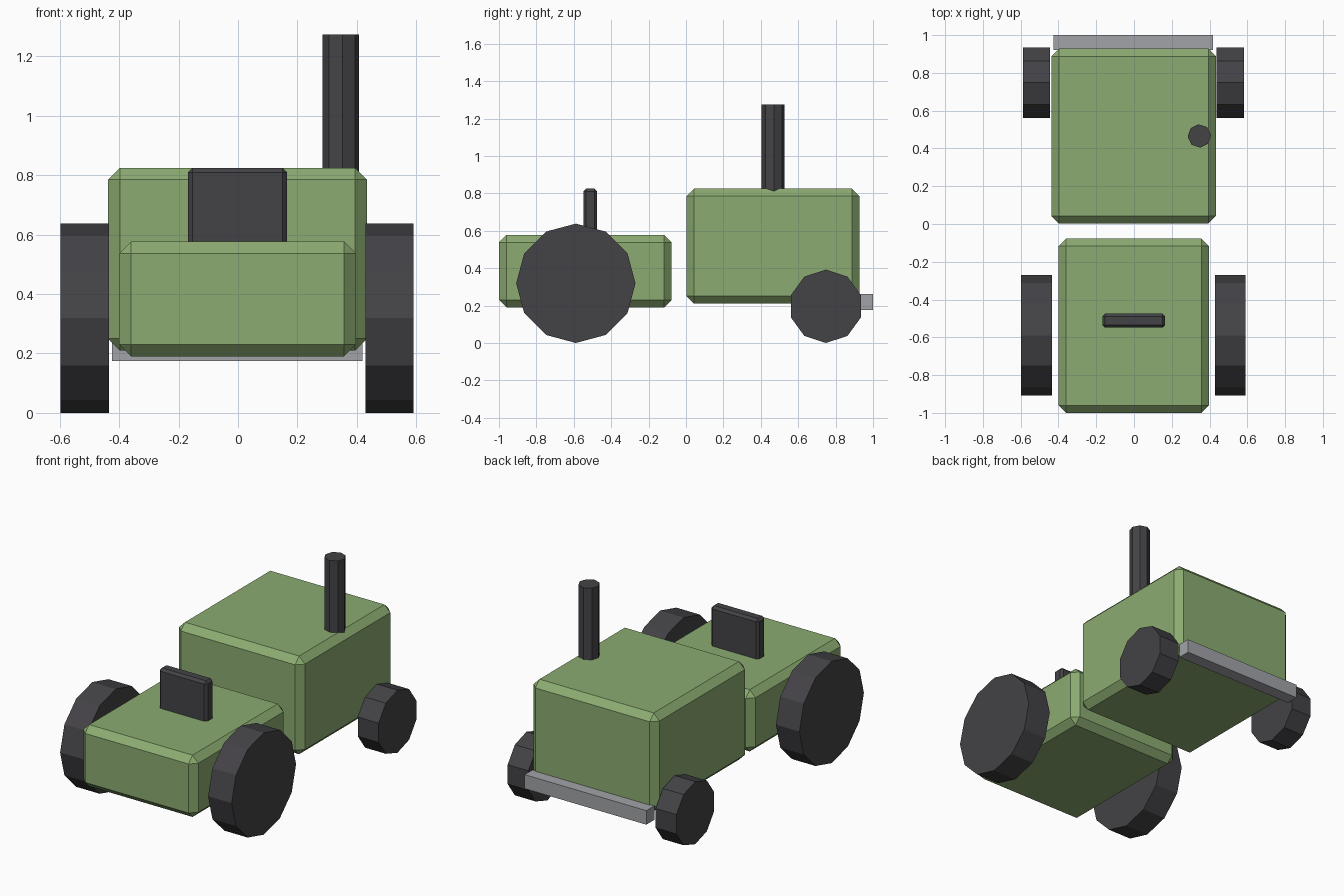
import bpy
import bmesh
from math import pi
from mathutils import Matrix, Vector

if "Cube" in bpy.data.objects:
    bpy.data.objects.remove(bpy.data.objects["Cube"], do_unlink=True)


def material(name, rgb):
    mat = bpy.data.materials.new(name)
    mat.use_nodes = True
    color = (*rgb, 1)
    mat.diffuse_color = color
    mat.node_tree.nodes["Principled BSDF"].inputs["Base Color"].default_value = color
    return mat


GREEN = material("green paint", (0.26, 0.41, 0.165))
DARK = material("dark rubber", (0.057, 0.055, 0.061))
GREY = material("grey metal", (0.36, 0.37, 0.39))


def finish(name, bm, mat):
    mesh = bpy.data.meshes.new(name)
    bm.to_mesh(mesh)
    bm.free()
    mesh.materials.append(mat)
    obj = bpy.data.objects.new(name, mesh)
    bpy.context.collection.objects.link(obj)
    return obj


def block(name, low, high, mat, chamfer=0):
    """Box between two corners, with optional flat chamfered edges."""
    low, high = Vector(low), Vector(high)
    bm = bmesh.new()
    bmesh.ops.create_cube(bm, size=1)
    bmesh.ops.scale(bm, vec=high - low, verts=bm.verts)
    bmesh.ops.translate(bm, vec=(low + high) / 2, verts=bm.verts)
    if chamfer:
        bmesh.ops.bevel(bm, geom=bm.edges[:], offset=chamfer, segments=1,
                        profile=0.5, affect='EDGES')
    return finish(name, bm, mat)


def prism(name, sides, radius, depth, center, rotation, mat):
    bm = bmesh.new()
    bmesh.ops.create_cone(bm, cap_ends=True, segments=sides, radius1=radius,
                          radius2=radius, depth=depth,
                          matrix=Matrix.Translation(center) @ rotation)
    return finish(name, bm, mat)


# Body halves
block("front_body", (-0.40, -1, 0.19), (0.397, -0.077, 0.577), GREEN, 0.04)
block("rear_body", (-0.438, 0.003, 0.21), (0.434, 0.928, 0.825), GREEN, 0.04)

# Upright seat back and rear bumper
block("seat_back", (-0.168, -0.549, 0.5), (0.165, -0.475, 0.825), DARK, 0.015)
block("bumper", (-0.425, 0.92, 0.175), (0.419, 1, 0.263), GREY)

# Exhaust pipe
prism("exhaust_pipe", 8, 0.062, 0.575, (0.346, 0.466, 0.987),
      Matrix.Rotation(pi / 36, 4, 'Z'), DARK)

# Wheels, axis along x with a corner at the top
axle = Matrix.Rotation(pi / 2, 4, 'X') @ Matrix.Rotation(pi / 2, 4, 'Y')
for side, sign in (("left", 1), ("right", -1)):
    prism(f"front_wheel_{side}", 12, 0.319, 0.163,
          (sign * 0.513 - 0.003, -0.589, 0.319), axle, DARK)
    prism(f"rear_wheel_{side}", 10, 0.196, 0.144,
          (sign * 0.513 - 0.003, 0.748, 0.196), axle, DARK)
